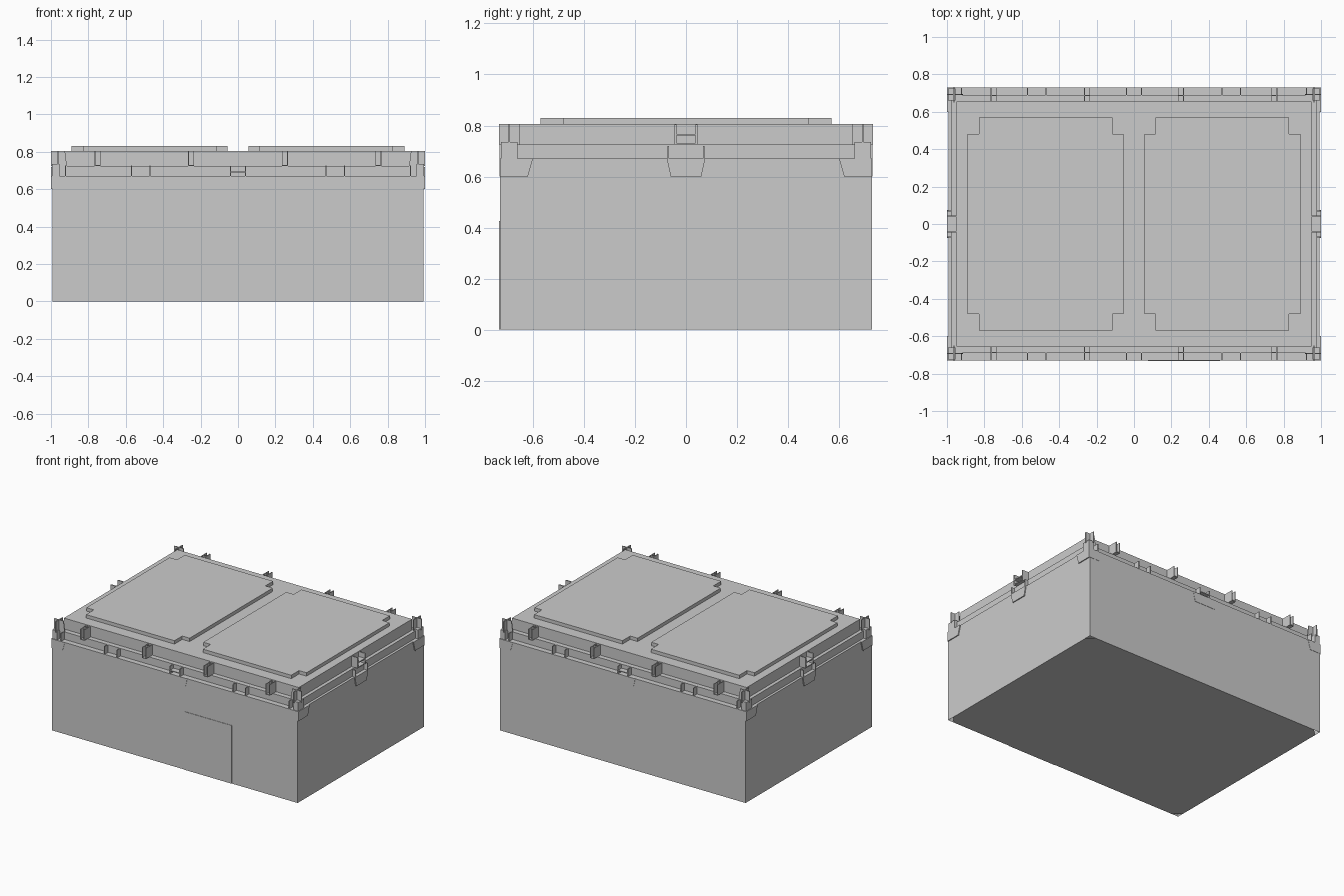
import bpy, bmesh

if "Cube" in bpy.data.objects:
    bpy.data.objects.remove(bpy.data.objects["Cube"])

SIDES = (-1, 1)


def finish(name, bm):
    bmesh.ops.recalc_face_normals(bm, faces=bm.faces[:])
    me = bpy.data.meshes.new(name)
    bm.to_mesh(me)
    bm.free()
    ob = bpy.data.objects.new(name, me)
    bpy.context.collection.objects.link(ob)
    return ob


def add_box(bm, x0, x1, y0, y1, z0, z1):
    vs = bmesh.ops.create_cube(bm, size=1)["verts"]
    for v in vs:
        v.co.x = (x0 + x1) / 2 + v.co.x * abs(x1 - x0)
        v.co.y = (y0 + y1) / 2 + v.co.y * abs(y1 - y0)
        v.co.z = (z0 + z1) / 2 + v.co.z * abs(z1 - z0)


def boxes(name, items):
    bm = bmesh.new()
    for b in items:
        add_box(bm, *b)
    return finish(name, bm)


def add_prism(bm, pts, offset):
    a = [bm.verts.new(p) for p in pts]
    b = [bm.verts.new([p[i] + offset[i] for i in range(3)]) for p in pts]
    bm.faces.new(a)
    bm.faces.new(b[::-1])
    n = len(a)
    for i in range(n):
        bm.faces.new((a[i], a[(i + 1) % n], b[(i + 1) % n], b[i]))


# Main walls: a shell whose floor has clipped, open corners
X, Y, H, C = 0.993, 0.729, 0.67, 0.05
bm = bmesh.new()
low = [bm.verts.new((x * X, y * Y, 0)) for x, y in ((-1, -1), (1, -1), (1, 1), (-1, 1))]
top = [bm.verts.new((v.co.x, v.co.y, H)) for v in low]
for i in range(4):
    j = (i + 1) % 4
    bm.faces.new((low[i], low[j], top[j], top[i]))
bm.faces.new(top)
finish("body_walls", bm)

bm = bmesh.new()
floor = [(C - X, -Y), (X - C, -Y), (X, C - Y), (X, Y - C),
         (X - C, Y), (C - X, Y), (-X, Y - C), (-X, C - Y)]
f = bm.faces.new([bm.verts.new((x, y, 0)) for x, y in floor])
f.normal_flip()
me = bpy.data.meshes.new("floor_plate")
bm.to_mesh(me)
bm.free()
bpy.context.collection.objects.link(bpy.data.objects.new("floor_plate", me))

# Stepped roof edge
boxes("roof_ledge", [(-0.975, 0.975, -0.69, 0.69, 0.665, 0.725)])
boxes("roof_block", [(-0.95, 0.95, -0.655, 0.655, 0.72, 0.805)])

# Two roof panels with notched corners
for s, side in zip(SIDES, ("left", "right")):
    x0, x1, y, nx, ny = 0.055, 0.89, 0.57, 0.06, 0.09
    outline = [(x0 + nx, -y), (x1 - nx, -y), (x1 - nx, ny - y), (x1, ny - y),
               (x1, y - ny), (x1 - nx, y - ny), (x1 - nx, y), (x0 + nx, y),
               (x0 + nx, y - ny), (x0, y - ny), (x0, ny - y), (x0 + nx, ny - y)]
    bm = bmesh.new()
    add_prism(bm, [(s * px, py, 0.803) for px, py in outline], (0, 0, 0.027))
    finish(side + "_roof_panel", bm)

# Front door panel
boxes("door", [(0.075, 0.46, -0.732, -0.725, 0, 0.425)])

# Brackets along the long sides
items = []
for sy in SIDES:
    for x in (-0.75, -0.25, 0.25, 0.75):
        items.append((x - 0.016, x - 0.011, sy * 0.65, sy * 0.73, 0.725, 0.803))
        items.append((x + 0.011, x + 0.016, sy * 0.65, sy * 0.73, 0.725, 0.803))
        items.append((x - 0.016, x + 0.016, sy * 0.685, sy * 0.69, 0.725, 0.803))
        items.append((x - 0.016, x + 0.016, sy * 0.65, sy * 0.73, 0.725, 0.730))
boxes("long_side_brackets", items)

# Small paired lugs and central catch on the lower ledge
items = []
for sy in SIDES:
    for x in (-0.52, 0.52):
        for d in SIDES:
            items.append((x + d * 0.047, x + d * 0.053, sy * 0.688, sy * 0.73, 0.668, 0.727))
    for d in SIDES:
        items.append((d * 0.037, d * 0.043, sy * 0.688, sy * 0.73, 0.668, 0.725))
    items.append((-0.043, 0.043, sy * 0.688, sy * 0.73, 0.69, 0.696))
boxes("long_side_lugs", items)

# Channel brackets in the middle of the short sides
items = []
for sx in SIDES:
    for d in SIDES:
        items.append((sx * 0.94, sx, d * 0.038, d * 0.046, 0.725, 0.803))
        items.append((sx * 0.97, sx, d * 0.066, d * 0.072, 0.668, 0.72))
    items.append((sx * 0.94, sx, -0.046, 0.046, 0.76, 0.767))
    items.append((sx * 0.94, sx, -0.046, 0.046, 0.725, 0.731))
boxes("short_side_brackets", items)

# Crossed corner plates with slightly slanted inner edges
bm = bmesh.new()
for sx in SIDES:
    for sy in SIDES:
        add_prism(bm, [(sx * 0.915, sy * 0.69, 0.725), (sx, sy * 0.69, 0.725),
                       (sx, sy * 0.69, 0.805), (sx * 0.925, sy * 0.69, 0.805)],
                  (0, sy * 0.006, 0))
        add_prism(bm, [(sx * 0.96, sy * 0.65, 0.725), (sx * 0.96, sy * 0.733, 0.725),
                       (sx * 0.96, sy * 0.733, 0.805), (sx * 0.96, sy * 0.65, 0.805)],
                  (sx * 0.006, 0, 0))
        add_box(bm, sx * 0.92, sx * 0.926, sy * 0.69, sy * 0.73, 0.668, 0.727)
        add_box(bm, sx * 0.955, sx * 0.995, sy * 0.66, sy * 0.725, 0.668, 0.735)
finish("corner_plates", bm)

# Tapered wall plates under the roof line
bm = bmesh.new()
for sx in SIDES:
    for a, b, ta, tb in ((-0.075, 0.075, 0.015, 0.015), (-0.729, -0.6, 0, 0.02), (0.6, 0.729, 0.02, 0)):
        add_prism(bm, [(sx * 0.99, a, 0.67), (sx * 0.99, b, 0.67),
                       (sx * 0.99, b - tb, 0.60), (sx * 0.99, a + ta, 0.60)], (sx * 0.01, 0, 0))
for sy in SIDES:
    for a, b, ta, tb in ((-0.1, 0.1, 0.015, 0.015), (-0.993, -0.89, 0, 0.02), (0.89, 0.993, 0.02, 0)):
        add_prism(bm, [(a, sy * 0.726, 0.67), (b, sy * 0.726, 0.67),
                       (b - tb, sy * 0.726, 0.60), (a + ta, sy * 0.726, 0.60)], (0, sy * 0.005, 0))
finish("wall_plates", bm)
